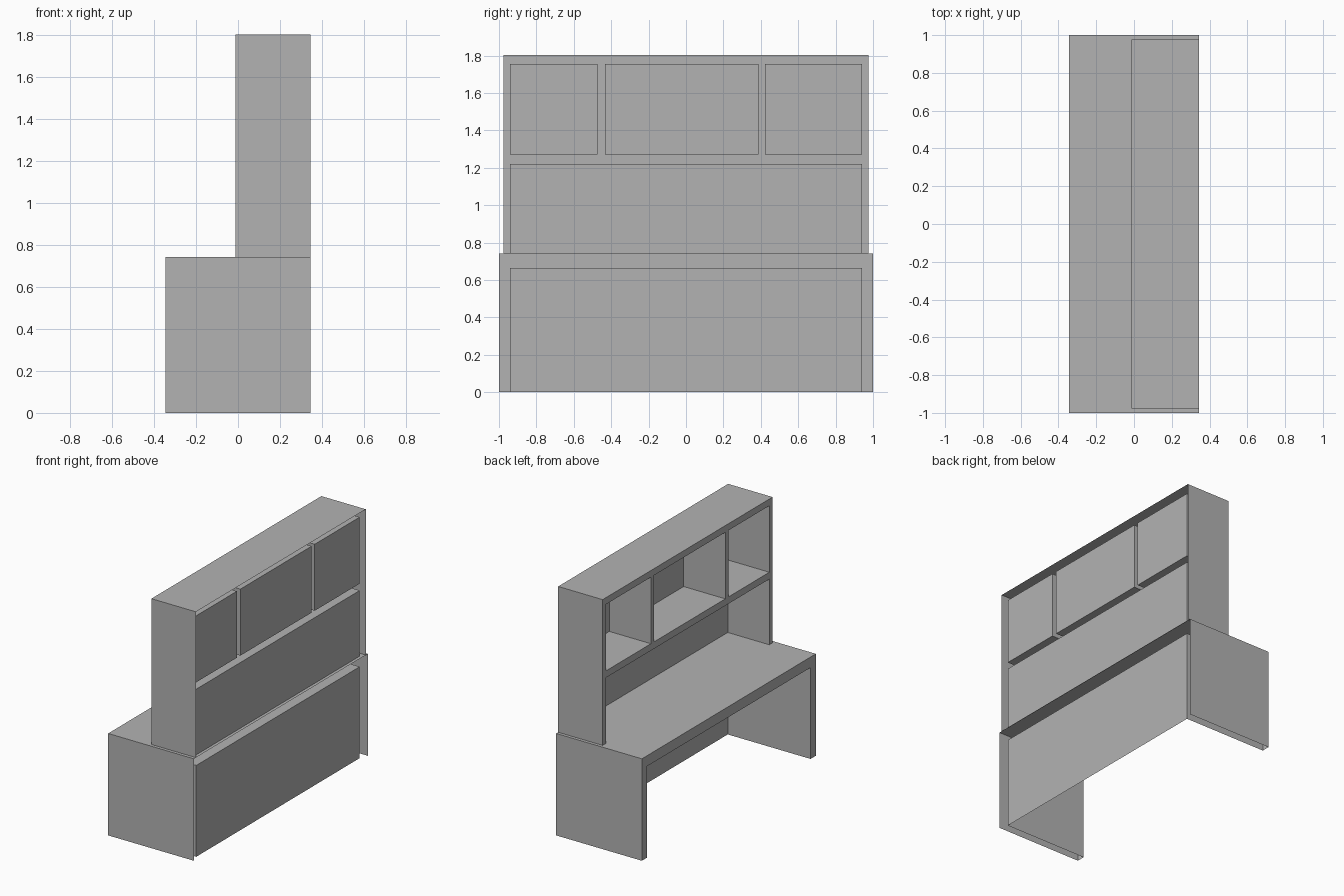
import bpy
import bmesh

cube = bpy.data.objects.get("Cube")
if cube:
    bpy.data.objects.remove(cube, do_unlink=True)

grey = bpy.data.materials.new("plain_grey")
grey.use_nodes = True
colour = (0.45, 0.45, 0.45, 1)
grey.diffuse_color = colour
grey.node_tree.nodes["Principled BSDF"].inputs["Base Color"].default_value = colour

BACK = 0.345      # open rear edge of the outer casing
PANEL = 0.322     # back panels, slightly recessed
DESK_TOP = 0.742


def quad(bm, *points):
    bm.faces.new([bm.verts.new(p) for p in points])


def box_side(bm, axis, at, u, v):
    """Rectangle at a fixed place on one axis, spanning the other two."""
    corners = [(u[0], v[0]), (u[1], v[0]), (u[1], v[1]), (u[0], v[1])]
    points = []
    for c in corners:
        p = list(c)
        p.insert(axis, at)
        points.append(p)
    quad(bm, *points)


def finish(bm, name):
    bmesh.ops.remove_doubles(bm, verts=bm.verts, dist=0.0001)
    bmesh.ops.recalc_face_normals(bm, faces=bm.faces)
    mesh = bpy.data.meshes.new(name)
    bm.to_mesh(mesh)
    bm.free()
    mesh.materials.append(grey)
    bpy.context.collection.objects.link(bpy.data.objects.new(name, mesh))


def cabinet(name, front, half, bottom, top, openings):
    """Thin casing, open at the rear, with recesses sunk from the -x side."""
    bm = bmesh.new()
    # outer casing: two ends and the top
    for y in (-half, half):
        box_side(bm, 1, y, (front, BACK), (bottom, top))
    box_side(bm, 2, top, (front, BACK), (-half, half))

    # frame around the recesses
    ys = sorted({-half, half, *(y for o in openings for y in o[0])})
    zs = sorted({bottom, top, *(z for o in openings for z in o[1])})
    for y in zip(ys, ys[1:]):
        for z in zip(zs, zs[1:]):
            my, mz = sum(y) / 2, sum(z) / 2
            if not any(a[0] < my < a[1] and b[0] < mz < b[1] for a, b in openings):
                box_side(bm, 0, front, y, z)

    # recess walls, ceiling, floor and back panel
    depth = (front, PANEL)
    for y, z in openings:
        for side in y:
            box_side(bm, 1, side, depth, z)
        box_side(bm, 2, z[1], depth, y)
        if z[0] > bottom:
            box_side(bm, 2, z[0], depth, y)
        box_side(bm, 0, PANEL, y, z)
    finish(bm, name)


WIDE = (-0.94, 0.94)
SHELF = (1.27, 1.754)

# desk with a knee space reaching the floor
cabinet("desk", -0.345, 1.0, 0, DESK_TOP, [(WIDE, (0, 0.665))])

# hutch with three cubbies over one long bay
cabinet("hutch", -0.013, 0.977, DESK_TOP, 1.803, [
    (WIDE, (DESK_TOP, 1.22)),
    ((-0.94, -0.473), SHELF),
    ((-0.433, 0.387), SHELF),
    ((0.422, 0.94), SHELF),
])
